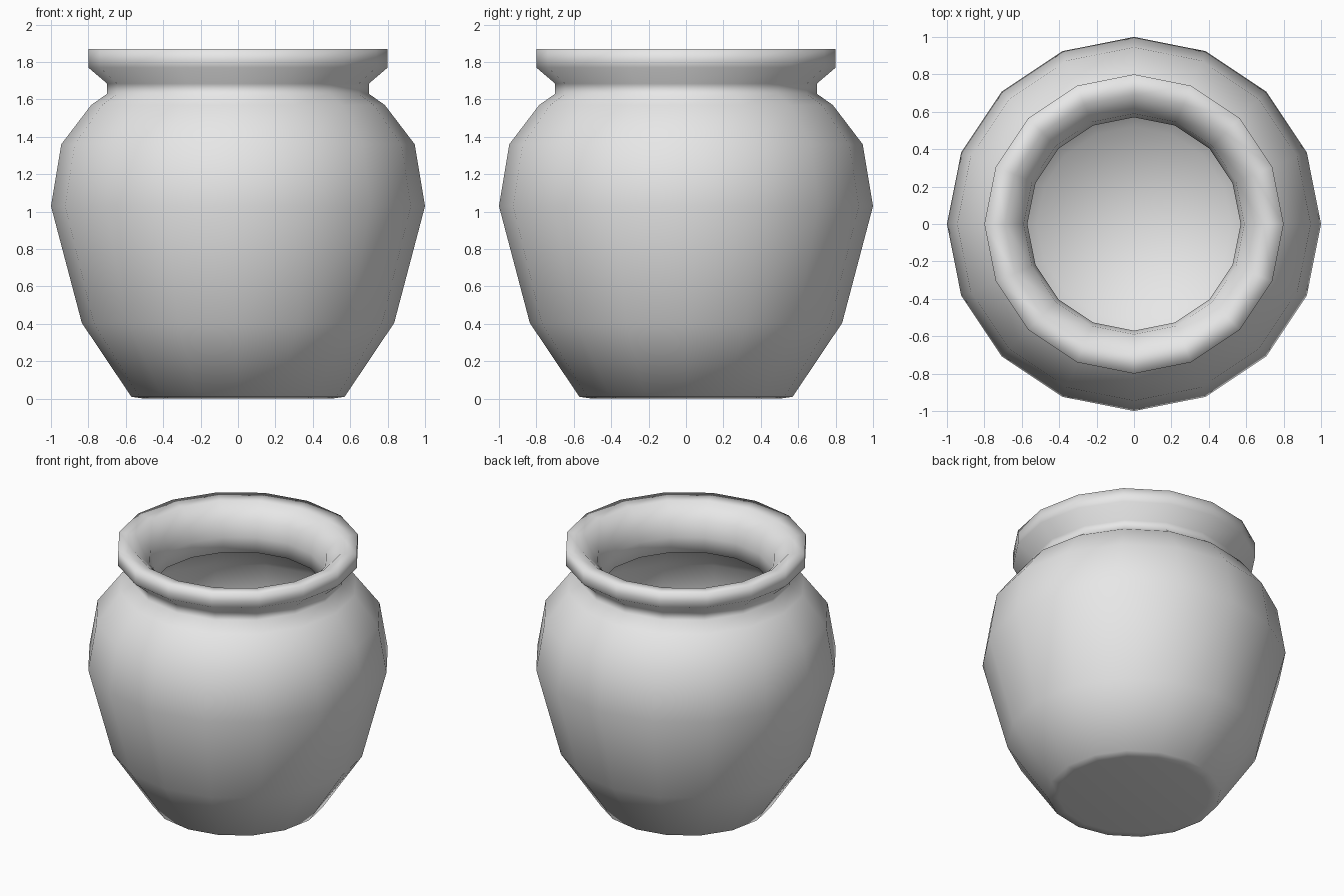
import bpy
import bmesh
from math import cos, sin, tau

cube = bpy.data.objects.get("Cube")
if cube:
    bpy.data.objects.remove(cube, do_unlink=True)

SIDES = 16

# Plain clay colour
clay = bpy.data.materials.new("pale_grey_clay")
clay.use_nodes = True
colour = (0.8, 0.8, 0.8, 1.0)
clay.diffuse_color = colour
clay.node_tree.nodes["Principled BSDF"].inputs["Base Color"].default_value = colour


def lathe(name, profile):
    """Turn a (radius, height) profile around z, closing both ends with a fan."""
    bm = bmesh.new()
    rings = []
    for r, z in profile:
        if r == 0:
            rings.append([bm.verts.new((0, 0, z))] * SIDES)
        else:
            rings.append([bm.verts.new((r * cos(tau * i / SIDES), r * sin(tau * i / SIDES), z))
                          for i in range(SIDES)])
    for low, high in zip(rings, rings[1:]):
        for i in range(SIDES):
            j = (i + 1) % SIDES
            corners = dict.fromkeys((low[i], low[j], high[j], high[i]))
            bm.faces.new(list(corners))
    bmesh.ops.recalc_face_normals(bm, faces=bm.faces)
    for face in bm.faces:
        face.smooth = True
    mesh = bpy.data.meshes.new(name)
    bm.to_mesh(mesh)
    bm.free()
    mesh.materials.append(clay)
    obj = bpy.data.objects.new(name, mesh)
    bpy.context.collection.objects.link(obj)
    return obj


# Outside of the pot, from the base up to the shoulder
body = [(0, 0), (0.5, 0), (0.57, 0.01), (0.835, 0.405), (1.0, 1.03),
        (0.945, 1.36), (0.785, 1.57)]
# Neck groove and flared rim
rim = [(0.70, 1.63), (0.70, 1.685), (0.80, 1.77), (0.80, 1.81), (0.80, 1.87), (0.69, 1.86)]
# Mouth, then the hollow inside down to the floor
inside = [(0.59, 1.76), (0.57, 1.65), (0.57, 1.54), (0.70, 1.48), (0.85, 1.32),
          (0.90, 1.03), (0.75, 0.43), (0.52, 0.09), (0, 0.07)]

lathe("pot", body + rim + inside)
